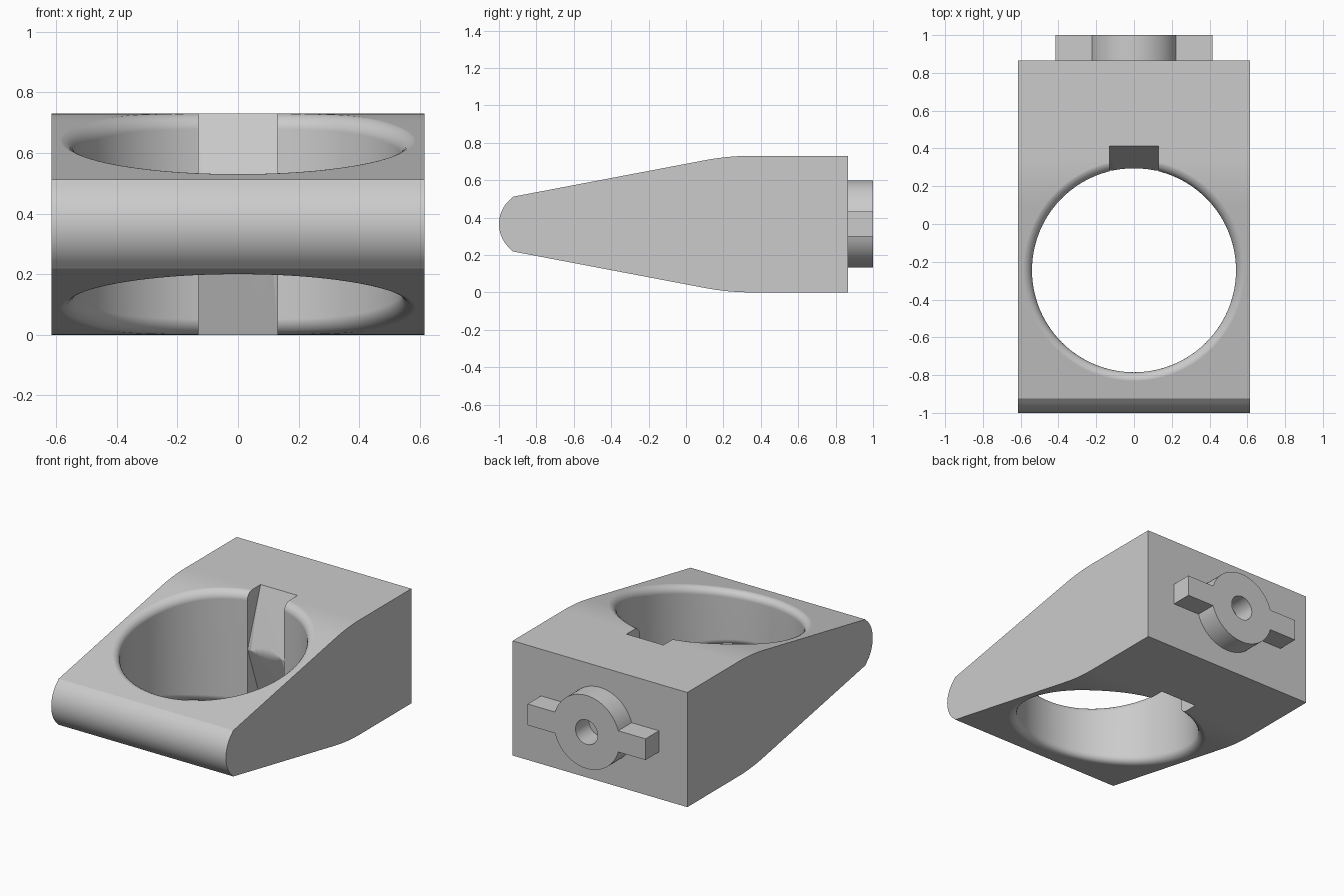
import bpy, bmesh, math
from mathutils import Vector

if "Cube" in bpy.data.objects:
    bpy.data.objects.remove(bpy.data.objects["Cube"], do_unlink=True)

MID = 0.365            # height of the symmetry plane
HALF_W = 0.615
BACK = 0.865
HOLE_Y, HOLE_R, FILLET = -0.245, 0.54, 0.05

grey = bpy.data.materials.new("plain_grey")
grey.use_nodes = True
colour = (0.6, 0.6, 0.6, 1)
grey.diffuse_color = colour
grey.node_tree.nodes["Principled BSDF"].inputs["Base Color"].default_value = colour


def half_height(y):
    """Half thickness of the body: taper, soft blend, then flat."""
    start, end, slope = 0.10, 0.35, 0.19
    if y >= end:
        return MID
    if y >= start:
        return MID - slope * (end - y) ** 2 / (2 * (end - start))
    return MID - slope * ((start + end) / 2 - y)


def finish(name, bm):
    bmesh.ops.recalc_face_normals(bm, faces=bm.faces)
    mesh = bpy.data.meshes.new(name)
    bm.to_mesh(mesh)
    bm.free()
    mesh.materials.append(grey)
    obj = bpy.data.objects.new(name, mesh)
    bpy.context.collection.objects.link(obj)
    return obj


def extrude_profile(name, yz, half_width):
    """Extrude a side outline across the width."""
    bm = bmesh.new()
    face = bm.faces.new([bm.verts.new((-half_width, y, z)) for y, z in yz])
    geom = bmesh.ops.extrude_face_region(bm, geom=[face])["geom"]
    bmesh.ops.translate(bm, vec=(2 * half_width, 0, 0),
                        verts=[v for v in geom if isinstance(v, bmesh.types.BMVert)])
    return finish(name, bm)


def cylinder_y(name, radius, y0, y1):
    """Cylinder lying along y on the symmetry plane."""
    n = 64
    bm = bmesh.new()
    rings = [[bm.verts.new((radius * math.cos(math.tau * i / n), y,
                            MID + radius * math.sin(math.tau * i / n)))
              for i in range(n)] for y in (y0, y1)]
    for ring in rings:
        bm.faces.new(ring)
    for i in range(n):
        j = (i + 1) % n
        bm.faces.new((rings[0][i], rings[0][j], rings[1][j], rings[1][i]))
    return finish(name, bm)


def combine(target, tool, operation):
    mod = target.modifiers.new(operation, "BOOLEAN")
    mod.object, mod.operation, mod.solver = tool, operation, "EXACT"
    bpy.ops.object.select_all(action="DESELECT")
    bpy.context.view_layer.objects.active = target
    target.select_set(True)
    bpy.ops.object.modifier_apply(modifier=mod.name)
    bpy.data.objects.remove(tool, do_unlink=True)


def shade(obj):
    bpy.ops.object.select_all(action="DESELECT")
    bpy.context.view_layer.objects.active = obj
    obj.select_set(True)
    bpy.ops.object.shade_smooth_by_angle(angle=math.radians(30))
    mod = obj.modifiers.new("even_normals", "WEIGHTED_NORMAL")
    mod.keep_sharp = True


# Wedge body: rounded nose arc, softened corner, taper, flat back
nose_r = 0.175
upper = []
for k in range(9):
    a = math.radians(50) * k / 8
    upper.append((-1 + nose_r * (1 - math.cos(a)), nose_r * math.sin(a)))
upper += [(y, half_height(y)) for y in (-0.925, -0.915)]
upper += [(0.10 + 0.025 * k, half_height(0.10 + 0.025 * k)) for k in range(11)]
upper.append((BACK, MID))
outline = [(y, MID + h) for y, h in upper]
outline += [(y, MID - h) for y, h in reversed(upper[1:])]
body = extrude_profile("wedge_body", outline, HALF_W)

# Ring opening with a rim rounded along the sloping surfaces
N, STEPS = 96, 6
bm = bmesh.new()
columns = []
for i in range(N):
    a = math.tau * i / N

    def place(r, side, drop):
        y = HOLE_Y + r * math.sin(a)
        return Vector((r * math.cos(a), y, MID + side * (half_height(y) - drop)))

    top, bottom = [], []
    for pts, side in ((top, 1), (bottom, -1)):
        for k in range(STEPS + 1):
            t = math.pi / 2 * k / STEPS
            pts.append(place(HOLE_R + FILLET * (1 - math.cos(t)), side,
                             FILLET * (1 - math.sin(t)) - 0.0005))
        end = pts[-1].copy()
        end.z = MID + side * 0.6
        pts.append(end)
    columns.append([bm.verts.new(p) for p in bottom[::-1] + top])
for i in range(N):
    c, d = columns[i], columns[(i + 1) % N]
    for k in range(len(c) - 1):
        bm.faces.new((c[k], d[k], d[k + 1], c[k + 1]))
bm.faces.new([c[0] for c in columns])
bm.faces.new([c[-1] for c in columns])
combine(body, finish("ring_cutter", bm), "DIFFERENCE")

# Key notch, sloping to a ridge at mid height
ridge, lip = 0.283, 0.413
over = lip + (lip - ridge) * 0.2 / MID
notch = [(0, MID * 2 + 0.2), (over, MID * 2 + 0.2), (ridge, MID), (over, -0.2), (0, -0.2)]
combine(body, extrude_profile("notch_cutter", notch, 0.13), "DIFFERENCE")
shade(body)

# Rear coupling: round hub with two side tabs and a bore
hub = cylinder_y("rear_coupling", 0.233, BACK, 1.0)
tabs = extrude_profile("tabs", [(BACK, 0.298), (1.0, 0.298), (1.0, 0.433), (BACK, 0.433)], 0.415)
combine(hub, tabs, "UNION")
combine(hub, cylinder_y("bore_cutter", 0.078, BACK - 0.1, 1.1), "DIFFERENCE")
shade(hub)
